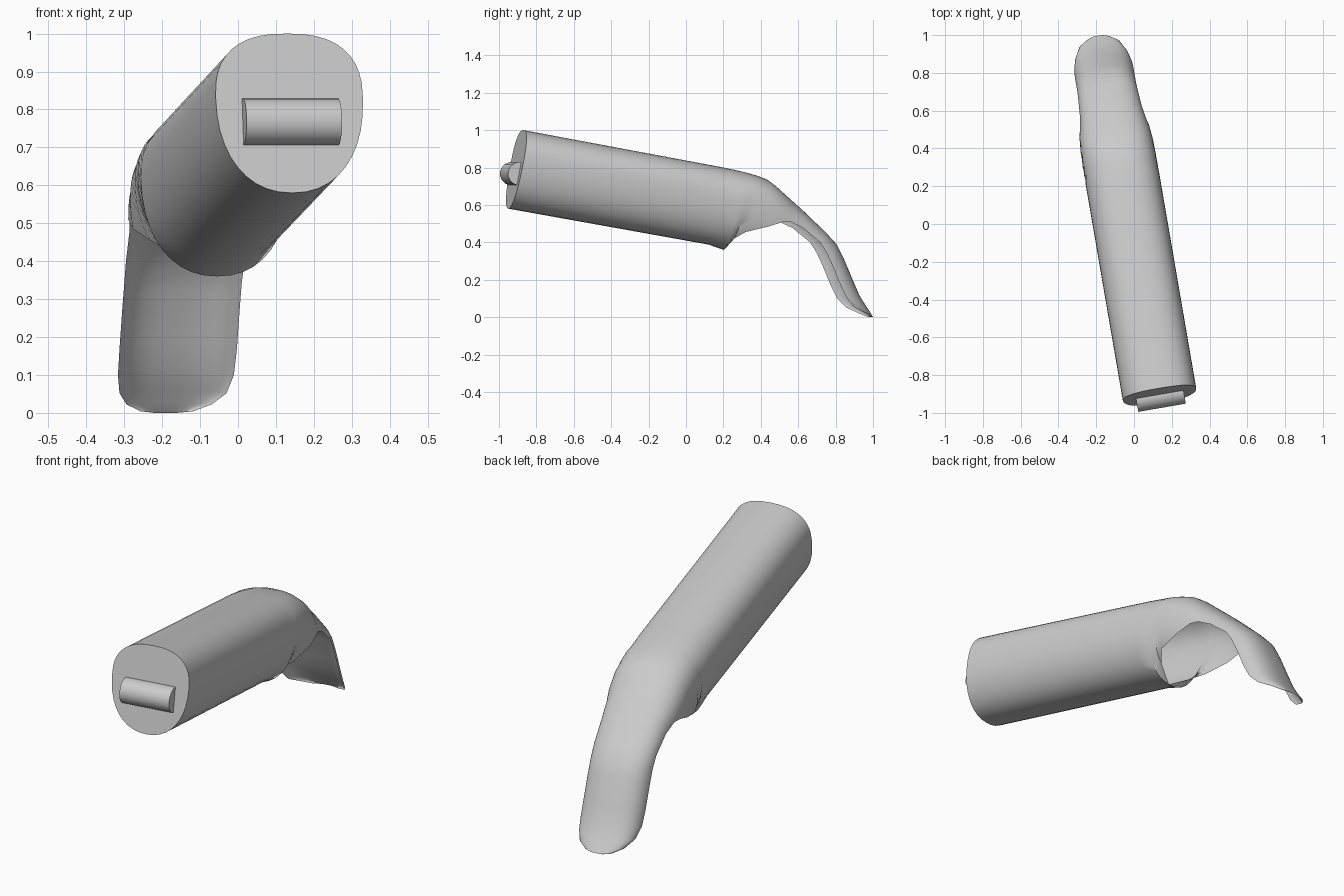
import bpy, bmesh
from math import sin, cos, radians
from mathutils import Vector, Matrix

cube = bpy.data.objects.get("Cube")
if cube:
    bpy.data.objects.remove(cube, do_unlink=True)

SIDES = 40
ACROSS = Vector((0.985, 0.17, 0)).normalized()

# Stations along the spine: top y, top z, rim y, rim z, half width, opening angle
STATIONS = [
    (-.87, 1.0, -.95, .58, .197, 180),
    (.2, .80, .12, .388, .197, 180),
    (.27, .785, .2, .36, .197, 180),
    (.33, .77, .24, .42, .197, 150),
    (.38, .755, .29, .455, .197, 125),
    (.43, .735, .41, .485, .195, 105),
    (.47, .705, .49, .51, .188, 92),
    (.52, .66, .53, .51, .178, 85),
    (.62, .57, .60, .475, .167, 82),
    (.74, .455, .69, .40, .161, 80),
    (.80, .39, .725, .345, .159, 80),
    (.835, .32, .755, .28, .159, 80),
    (.89, .19, .80, .17, .159, 80),
    (.92, .12, .835, .10, .157, 80),
    (.955, .062, .88, .052, .145, 80),
    (.98, .025, .94, .022, .115, 80),
    (.993, .004, .975, .004, .07, 80),
    (.997, 0, .995, 0, .03, 80),
]


def spine(y, z):
    """Point on the slanted centre plane."""
    return Vector((-0.02 - 0.172 * y, y, z))


def profile(t):
    """Egg-shaped section: sideways fraction and drop fraction at angle t."""
    s, c = sin(t), cos(t)
    power = 0.8 if c > 0 else 0.9
    side = abs(s) ** power * (1 if s > 0 else -1)
    drop = 0.4 * (1 - c ** power) if c > 0 else 0.4 + 0.6 * (-c) ** power
    return side, drop


def finish(name, bm):
    mesh = bpy.data.meshes.new(name)
    bm.to_mesh(mesh)
    bm.free()
    obj = bpy.data.objects.new(name, mesh)
    bpy.context.collection.objects.link(obj)
    bpy.ops.object.select_all(action='DESELECT')
    obj.select_set(True)
    bpy.context.view_layer.objects.active = obj
    bpy.ops.object.shade_smooth_by_angle(angle=radians(40))
    return obj


# Closed tube that opens underneath into a thin curved plate
bm = bmesh.new()
rows = []
for ty, tz, ry, rz, half, opening in STATIONS:
    top, rim = spine(ty, tz), spine(ry, rz)
    limit = radians(opening)
    full_drop = profile(limit)[1]
    row = []
    for i in range(SIDES + 1):
        side, drop = profile(limit * (2 * i / SIDES - 1))
        row.append(bm.verts.new(top.lerp(rim, drop / full_drop) + ACROSS * half * side))
    rows.append(row)
for a, b in zip(rows, rows[1:]):
    for i in range(SIDES):
        bm.faces.new((a[i], a[i + 1], b[i + 1], b[i]))
bm.faces.new(rows[0][:SIDES])
bmesh.ops.remove_doubles(bm, verts=bm.verts[:], dist=0.0002)
bmesh.ops.recalc_face_normals(bm, faces=bm.faces[:])
finish("finger_shell", bm)

# Hinge pin half sunk into the flat end
bm = bmesh.new()
turn = Vector((0, 0, 1)).rotation_difference(ACROSS).to_matrix().to_4x4()
bmesh.ops.create_cone(bm, cap_ends=True, segments=16, radius1=0.0625, radius2=0.0625,
                      depth=0.255, matrix=Matrix.Translation((0.138, -0.912, 0.767)) @ turn)
finish("hinge_pin", bm)
